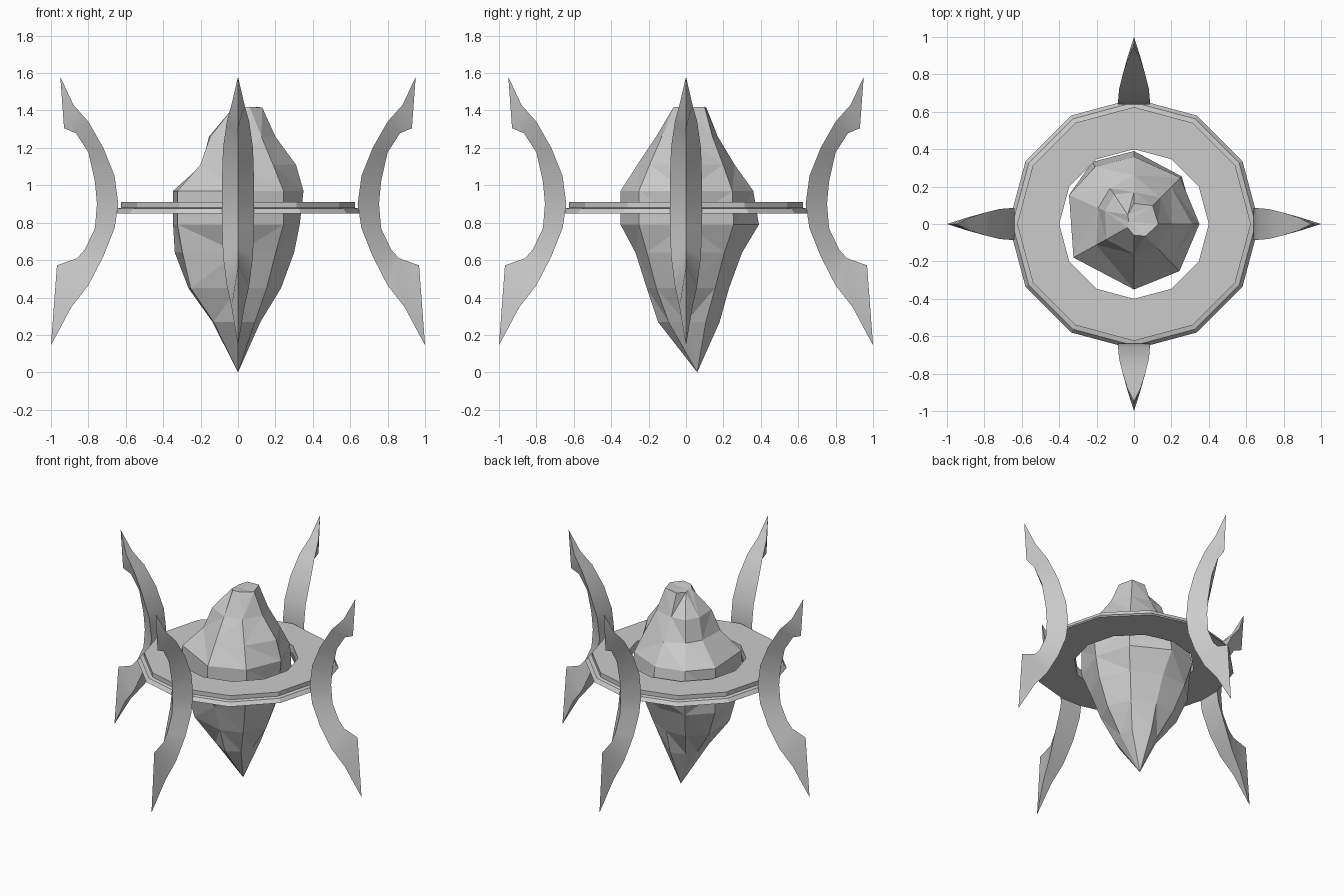
import bpy, bmesh, math
from mathutils import Matrix, Vector

cube = bpy.data.objects.get("Cube")
if cube:
    bpy.data.objects.remove(cube, do_unlink=True)

GREY = (0.6, 0.6, 0.6, 1.0)
stone = bpy.data.materials.new("plain grey stone")
stone.use_nodes = True
stone.diffuse_color = GREY
stone.node_tree.nodes["Principled BSDF"].inputs["Base Color"].default_value = GREY


def add_object(name, bm, smooth_angle=None):
    """Turn a bmesh into a named object with consistent outward normals."""
    bmesh.ops.recalc_face_normals(bm, faces=bm.faces[:])
    mesh = bpy.data.meshes.new(name)
    bm.to_mesh(mesh)
    bm.free()
    mesh.materials.append(stone)
    obj = bpy.data.objects.new(name, mesh)
    bpy.context.collection.objects.link(obj)
    if smooth_angle:
        bpy.ops.object.select_all(action="DESELECT")
        obj.select_set(True)
        bpy.context.view_layer.objects.active = obj
        bpy.ops.object.shade_smooth_by_angle(angle=math.radians(smooth_angle))
    return obj


def polar(radius, degrees, z):
    a = math.radians(degrees)
    return Vector((radius * math.cos(a), radius * math.sin(a), z))


def bridge(bm, lower, upper):
    """Join two closed vertex loops with quads."""
    count = len(lower)
    for i in range(count):
        j = (i + 1) % count
        bm.faces.new((lower[i], lower[j], upper[j], upper[i]))


# Twelve-sided ring: stepped profile (radius, height) swept around the axis
def build_ring():
    profile = [(0.4, 0.85), (0.67, 0.85), (0.65, 0.875),
               (0.625, 0.88), (0.625, 0.91), (0.4, 0.91)]
    bm = bmesh.new()
    sections = [[bm.verts.new(polar(r, 30 * i, z)) for r, z in profile]
                for i in range(12)]
    for i, section in enumerate(sections):
        bridge(bm, section, sections[(i + 1) % 12])
    add_object("ring", bm)


# Curved blade: flat inner strip, sharp outer ridge, pointed at both ends
def build_blade(name, degrees):
    top, bottom = (0.95, 1.58), (1.0, 0.145)
    inner = [(0.88, 1.43), (0.8, 1.34), (0.72, 1.2), (0.66, 1.05), (0.64, 0.9),
             (0.66, 0.77), (0.72, 0.62), (0.8, 0.465), (0.89, 0.35)]
    outer = [(0.93, 1.305), (0.866, 1.278), (0.8, 1.176), (0.765, 1.02),
             (0.754, 0.9), (0.765, 0.77), (0.818, 0.658), (0.86, 0.61),
             (0.968, 0.572)]
    half_widths = [0.035, 0.06, 0.08, 0.085, 0.085, 0.085, 0.08, 0.06, 0.035]
    bm = bmesh.new()
    loops = []
    for (ri, zi), (ro, zo), w in zip(inner, outer, half_widths):
        loops.append([bm.verts.new(p) for p in ((ri, -w, zi), (ri, w, zi), (ro, 0, zo))])
    for lower, upper in zip(loops, loops[1:]):
        bridge(bm, lower, upper)
    for (r, z), loop in ((top, loops[0]), (bottom, loops[-1])):
        tip = bm.verts.new((r, 0, z))
        for i in range(3):
            bm.faces.new((loop[i], loop[(i + 1) % 3], tip))
    bm.transform(Matrix.Rotation(math.radians(degrees), 4, "Z"))
    add_object(name, bm, 40)


# Rough crystal: irregular loops of radii (in hundredths) at uneven bearings
def build_crystal():
    bearings = [0, 45, 90, 124, 156, 209, 270, 314]
    layers = [
        (0.27, (12, 15, 18, 16, 15, 15, 15, 13)),
        (0.45, (23, 22, 23, 27, 29, 29, 21, 22)),
        (0.64, (30, 29, 30, 35, 37, 34, 27, 29)),
        (0.79, (33, 36, 39, 40, 38, 37, 35, 35)),
        (0.97, (35, 35, 36, 37, 38, 37, 35, 35)),
        (1.11, (31, 28, 26, 23, 21, 23, 26, 27)),
        (1.26, (20, 20, 17, 19, 17, 17, 16, 18)),
        (1.42, (13, 14, 11, 6, 3, 4, 6, 9)),
    ]
    bm = bmesh.new()
    loops = [[bm.verts.new(polar(r / 100, a, z)) for r, a in zip(radii, bearings)]
             for z, radii in layers]
    # the crown slopes down towards its left and right shoulders
    for v in loops[-1]:
        v.co.z -= 0.25 * max(0, abs(v.co.x - 0.07) - 0.04)
    for lower, upper in zip(loops, loops[1:]):
        bridge(bm, lower, upper)
    bm.faces.new(loops[-1])
    tip = bm.verts.new((0, 0.06, 0))
    for i in range(8):
        bm.faces.new((loops[0][(i + 1) % 8], loops[0][i], tip))
    bmesh.ops.triangulate(bm, faces=bm.faces[:], quad_method="SHORT_EDGE")
    add_object("crystal", bm)


build_ring()
build_crystal()
for i, side in enumerate(("left", "back", "right", "front")):
    build_blade(side + "_blade", 90 * i)
